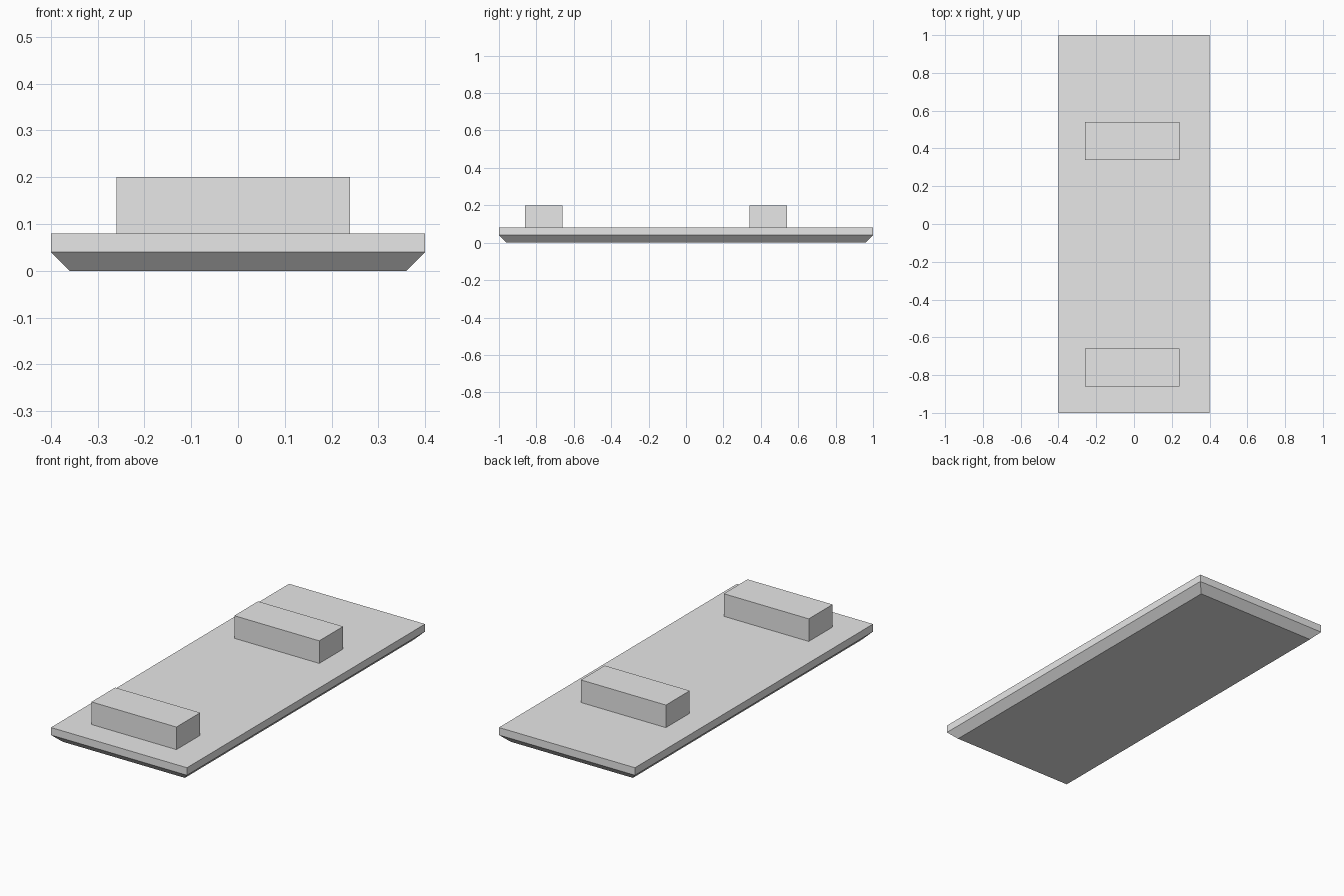
import bpy
import bmesh
from mathutils import Matrix, Vector

default_cube = bpy.data.objects.get("Cube")
if default_cube:
    bpy.data.objects.remove(default_cube, do_unlink=True)

# Single plain colour
grey = bpy.data.materials.new("light_grey")
grey.use_nodes = True
colour = (0.8, 0.8, 0.8, 1.0)
grey.diffuse_color = colour
grey.node_tree.nodes["Principled BSDF"].inputs["Base Color"].default_value = colour


def add_box(name, low, high, chamfer=0.0):
    """Flat-shaded box between two corners, with an optional chamfer round the bottom."""
    low, high = Vector(low), Vector(high)
    bm = bmesh.new()
    bmesh.ops.create_cube(bm, size=1.0)
    bmesh.ops.scale(bm, vec=high - low, verts=bm.verts)
    bmesh.ops.translate(bm, vec=(low + high) / 2, verts=bm.verts)
    if chamfer:
        bottom = min(bm.faces, key=lambda f: f.calc_center_median().z)
        bmesh.ops.bevel(bm, geom=list(bottom.edges), offset=chamfer,
                        segments=1, affect='EDGES')
    mesh = bpy.data.meshes.new(name)
    bm.to_mesh(mesh)
    bm.free()
    mesh.materials.append(grey)
    obj = bpy.data.objects.new(name, mesh)
    bpy.context.collection.objects.link(obj)
    return obj


# Long deck with a chamfered underside
add_box("deck", (-0.4, -1, 0), (0.4, 1, 0.08), chamfer=0.04)

# Two cross blocks standing on the deck
for name, y in (("front_block", -0.86), ("rear_block", 0.34)):
    add_box(name, (-0.26, y, 0.08), (0.24, y + 0.2, 0.2))
